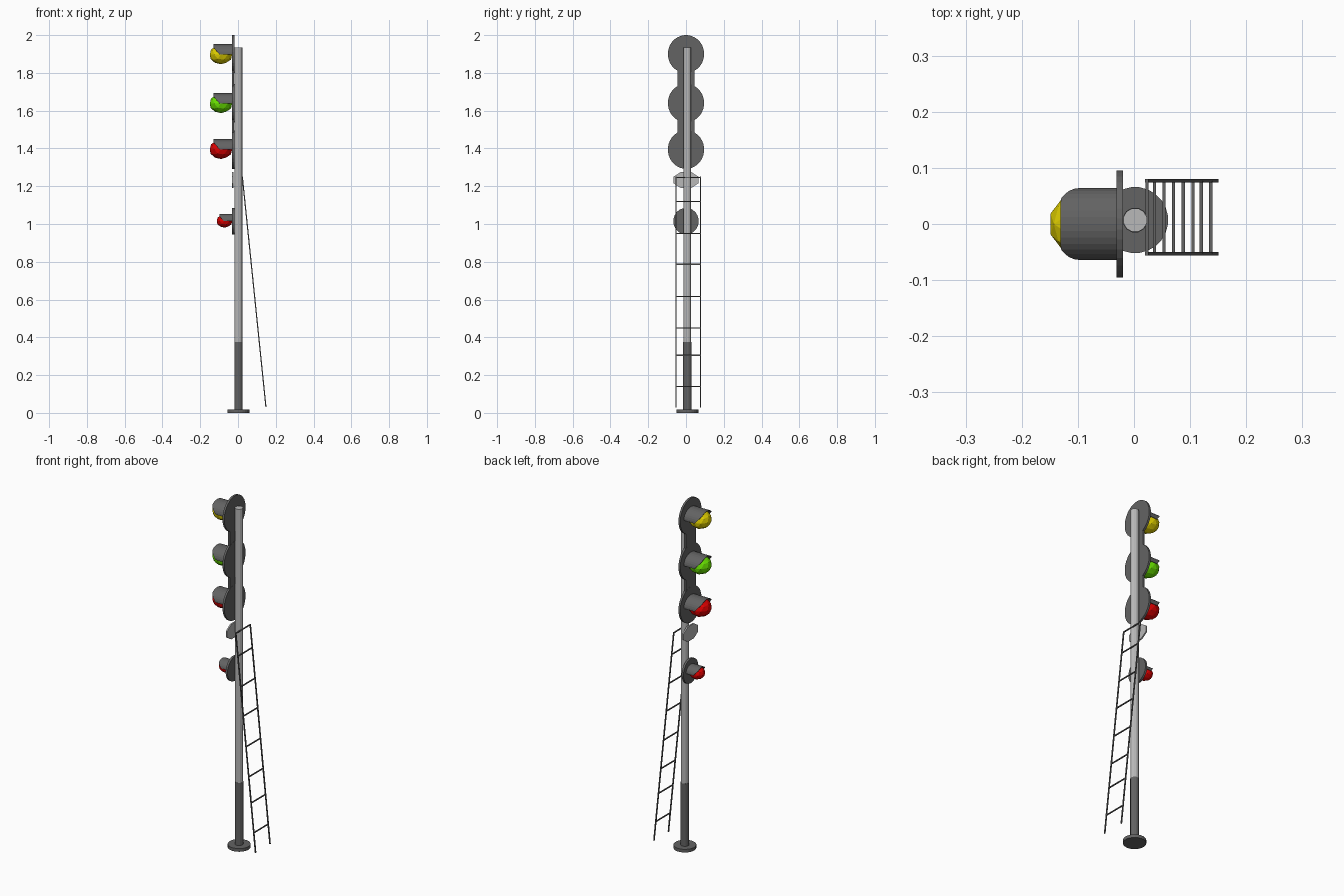
import bpy, bmesh, math
from mathutils import Vector, Matrix

cube = bpy.data.objects.get("Cube")
if cube:
    bpy.data.objects.remove(cube, do_unlink=True)


def material(name, r, g, b):
    m = bpy.data.materials.new(name)
    m.use_nodes = True
    m.diffuse_color = (r, g, b, 1)
    m.node_tree.nodes["Principled BSDF"].inputs["Base Color"].default_value = (r, g, b, 1)
    return m


dark = material("dark grey", 0.125, 0.125, 0.125)
light = material("light grey", 0.48, 0.48, 0.48)
yellow = material("yellow lens", 0.74, 0.62, 0.0)
green = material("green lens", 0.14, 0.76, 0.0)
red = material("red lens", 0.74, 0.0, 0.0)


def finish(name, bm, mat):
    bmesh.ops.recalc_face_normals(bm, faces=bm.faces)
    me = bpy.data.meshes.new(name)
    bm.to_mesh(me)
    bm.free()
    me.materials.append(mat)
    ob = bpy.data.objects.new(name, me)
    bpy.context.collection.objects.link(ob)
    return ob


def rod(name, a, b, radius, mat, sides=12):
    a, b = Vector(a), Vector(b)
    d = b - a
    bm = bmesh.new()
    turn = d.to_track_quat('Z', 'Y').to_matrix().to_4x4()
    spin = Matrix.Rotation(math.pi / sides, 4, 'Z')
    bmesh.ops.create_cone(bm, cap_ends=True, segments=sides, radius1=radius, radius2=radius,
                          depth=d.length, matrix=Matrix.Translation((a + b) / 2) @ turn @ spin)
    return finish(name, bm, mat)


def plate(name, outline, x0, x1, mat):
    # flat (y, z) outline extruded along x
    bm = bmesh.new()
    face = bm.faces.new([bm.verts.new((x0, y, z)) for y, z in outline])
    new = bmesh.ops.extrude_face_region(bm, geom=[face])["geom"]
    bmesh.ops.translate(bm, vec=(x1 - x0, 0, 0),
                        verts=[v for v in new if isinstance(v, bmesh.types.BMVert)])
    return finish(name, bm, mat)


def ellipse(z, ry, rz, sides):
    angles = [2 * math.pi * (i + 0.5) / sides for i in range(sides)]
    return [(ry * math.cos(a), z + rz * math.sin(a)) for a in angles]


def visor(name, z, s):
    # half-round hood with its front lower corners cut away
    bm = bmesh.new()
    rows = []
    steps = 16
    for i in range(steps + 1):
        a = math.pi * i / steps
        y, h = 0.064 * math.cos(a), 0.055 * math.sin(a)
        front = -0.07 - 0.033 * min(1, h / 0.04)
        rows.append([bm.verts.new((-0.028 + x * s, y * s, z + h * s)) for x in (0, front)])
    for p, q in zip(rows, rows[1:]):
        bm.faces.new((p[0], q[0], q[1], p[1]))
    ob = finish(name, bm, dark)
    mod = ob.modifiers.new("thickness", 'SOLIDIFY')
    mod.thickness = 0.002
    mod.offset = -1


def lamp(name, z, s, disc_z, disc_ry, disc_rz, mat):
    plate(name + "_disc", ellipse(disc_z, disc_ry, disc_rz, 32), -0.031, -0.0195, dark)
    visor(name + "_visor", z, s)
    # faceted lens, lying just inside the hood
    bm = bmesh.new()
    bmesh.ops.create_icosphere(bm, subdivisions=2, radius=1, matrix=Matrix.Translation(
        (-0.03 - 0.06 * s, 0, z)) @ Matrix.Diagonal((0.062 * s, 0.059 * s, 0.051 * s, 1)))
    finish(name + "_lens", bm, mat)


# mast and foot
cx, cy = 0.002, 0.007
rod("foot", (cx, cy, 0), (cx, cy, 0.018), 0.059, dark, 24)
rod("lower_mast", (cx, cy, 0.018), (cx, cy, 0.375), 0.0225, dark)
rod("upper_mast", (cx, cy, 0.375), (cx, cy, 1.935), 0.0215, light)

# signal head
plate("head_backing", [(-0.045, 1.395), (0.045, 1.395), (0.045, 1.9), (-0.045, 1.9)],
      -0.0305, -0.02, dark)
lamp("top_lamp", 1.897, 1, 1.9, 0.096, 0.1, yellow)
lamp("middle_lamp", 1.638, 1, 1.64, 0.096, 0.102, green)
lamp("bottom_lamp", 1.395, 1, 1.394, 0.096, 0.102, red)
lamp("marker_lamp", 1.016, 0.69, 1.015, 0.067, 0.07, red)

# blank sign plate
plate("sign_plate", ellipse(1.233, 0.071, 0.046, 8), -0.031, -0.023, light)

# ladder
top, foot = Vector((0.023, 0, 1.25)), Vector((0.148, 0, 0.03))
sides = (-0.053, 0.077)
for label, y in zip(("right", "left"), sides):
    off = Vector((0, y, 0))
    rod("ladder_rail_" + label, top + off, foot + off, 0.0042, dark, 4)
for i, z in enumerate((1.247, 1.12, 0.95, 0.787, 0.617, 0.45, 0.305, 0.14)):
    p = top.lerp(foot, (top.z - z) / (top.z - foot.z))
    rod(f"ladder_rung_{i + 1}", (p.x, sides[0], z), (p.x, sides[1], z), 0.004, dark, 4)
